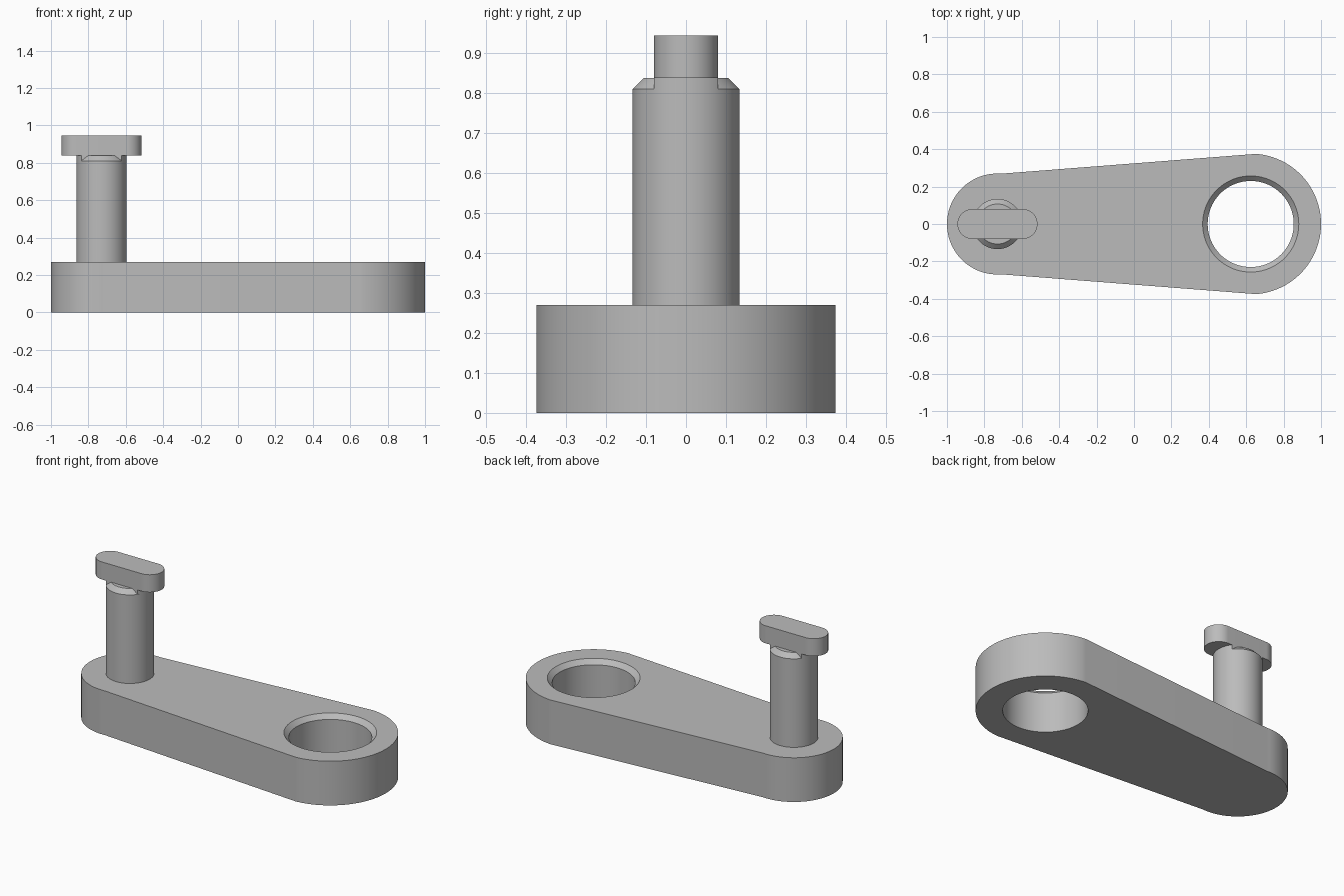
import bpy, bmesh
from math import acos, asin, cos, sin, pi, sqrt

cube = bpy.data.objects.get("Cube")
if cube:
    bpy.data.objects.remove(cube, do_unlink=True)

# Main dimensions
PIN_X, HOLE_X = -0.73, 0.624
SMALL_R, BIG_R = 0.27, 0.376
ARM_H = 0.27
PIN_R, PIN_TOP = 0.134, 0.838
CHAMFER = 0.027
KEY_HALF_W, KEY_HALF_L, KEY_TOP = 0.08, 0.214, 0.945
HOLE_R = 0.23

steel = bpy.data.materials.new("steel_grey")
steel.use_nodes = True
grey = (0.5, 0.5, 0.5, 1)
steel.diffuse_color = grey
steel.node_tree.nodes["Principled BSDF"].inputs["Base Color"].default_value = grey


def arc(cx, r, start, end, steps=48):
    """Points of an arc centred on the x axis."""
    angles = [start + (end - start) * i / steps for i in range(steps + 1)]
    return [(cx + r * cos(a), r * sin(a)) for a in angles]


def finish(name, bm):
    bmesh.ops.remove_doubles(bm, verts=bm.verts, dist=1e-5)
    bmesh.ops.recalc_face_normals(bm, faces=bm.faces)
    mesh = bpy.data.meshes.new(name)
    bm.to_mesh(mesh)
    bm.free()
    mesh.materials.append(steel)
    ob = bpy.data.objects.new(name, mesh)
    bpy.context.collection.objects.link(ob)
    return ob


def loft(name, rings):
    """Closed solid through rings of (outline, height)."""
    bm = bmesh.new()
    loops = [[bm.verts.new((x, y, z)) for x, y in pts] for pts, z in rings]
    for low, high in zip(loops, loops[1:]):
        for i in range(len(low)):
            bm.faces.new((low[i - 1], low[i], high[i], high[i - 1]))
    bm.faces.new(loops[0])
    bm.faces.new(loops[-1])
    return finish(name, bm)


def circle(cx, r):
    return arc(cx, r, 0, 2 * pi, 96)[:-1]


def smooth(ob):
    bpy.ops.object.select_all(action="DESELECT")
    ob.select_set(True)
    bpy.context.view_layer.objects.active = ob
    bpy.ops.object.shade_smooth_by_angle(angle=pi / 6)


# Tapered arm: two round ends joined by tangent sides
t = acos((BIG_R - SMALL_R) / (HOLE_X - PIN_X))
outline = arc(HOLE_X, BIG_R, -t, t) + arc(PIN_X, SMALL_R, t, 2 * pi - t)
arm = loft("crank_arm", [(outline, 0), (outline, ARM_H)])

# Through hole with a chamfered upper rim
wide = HOLE_R + CHAMFER
cutter = loft("hole_cutter", [
    (circle(HOLE_X, HOLE_R), -0.1),
    (circle(HOLE_X, HOLE_R), ARM_H - CHAMFER),
    (circle(HOLE_X, wide), ARM_H),
    (circle(HOLE_X, wide), ARM_H + 0.1)])
cutter.hide_render = True
cut = arm.modifiers.new("shaft_hole", "BOOLEAN")
cut.operation = "DIFFERENCE"
cut.solver = "EXACT"
cut.object = cutter
bpy.context.view_layer.objects.active = arm
bpy.ops.object.modifier_apply(modifier=cut.name)
bpy.data.objects.remove(cutter, do_unlink=True)

# Upright pin with a chamfered top
pin = loft("pin", [
    (circle(PIN_X, PIN_R), ARM_H - 0.02),
    (circle(PIN_X, PIN_R), PIN_TOP - CHAMFER),
    (circle(PIN_X, PIN_R - CHAMFER), PIN_TOP)])

# Unchamfered neck under the key
s = asin(KEY_HALF_W / PIN_R)
neck_outline = arc(PIN_X, PIN_R, -s, s, 20) + arc(PIN_X, PIN_R, pi - s, pi + s, 20)
neck = loft("key_neck", [(neck_outline, PIN_TOP - CHAMFER), (neck_outline, PIN_TOP)])

# Round-ended cross key
reach = KEY_HALF_L - KEY_HALF_W
key_outline = (arc(PIN_X + reach, KEY_HALF_W, -pi / 2, pi / 2)
               + arc(PIN_X - reach, KEY_HALF_W, pi / 2, 3 * pi / 2))
key = loft("cross_key", [(key_outline, PIN_TOP), (key_outline, KEY_TOP)])

for part in (arm, pin, neck, key):
    smooth(part)
